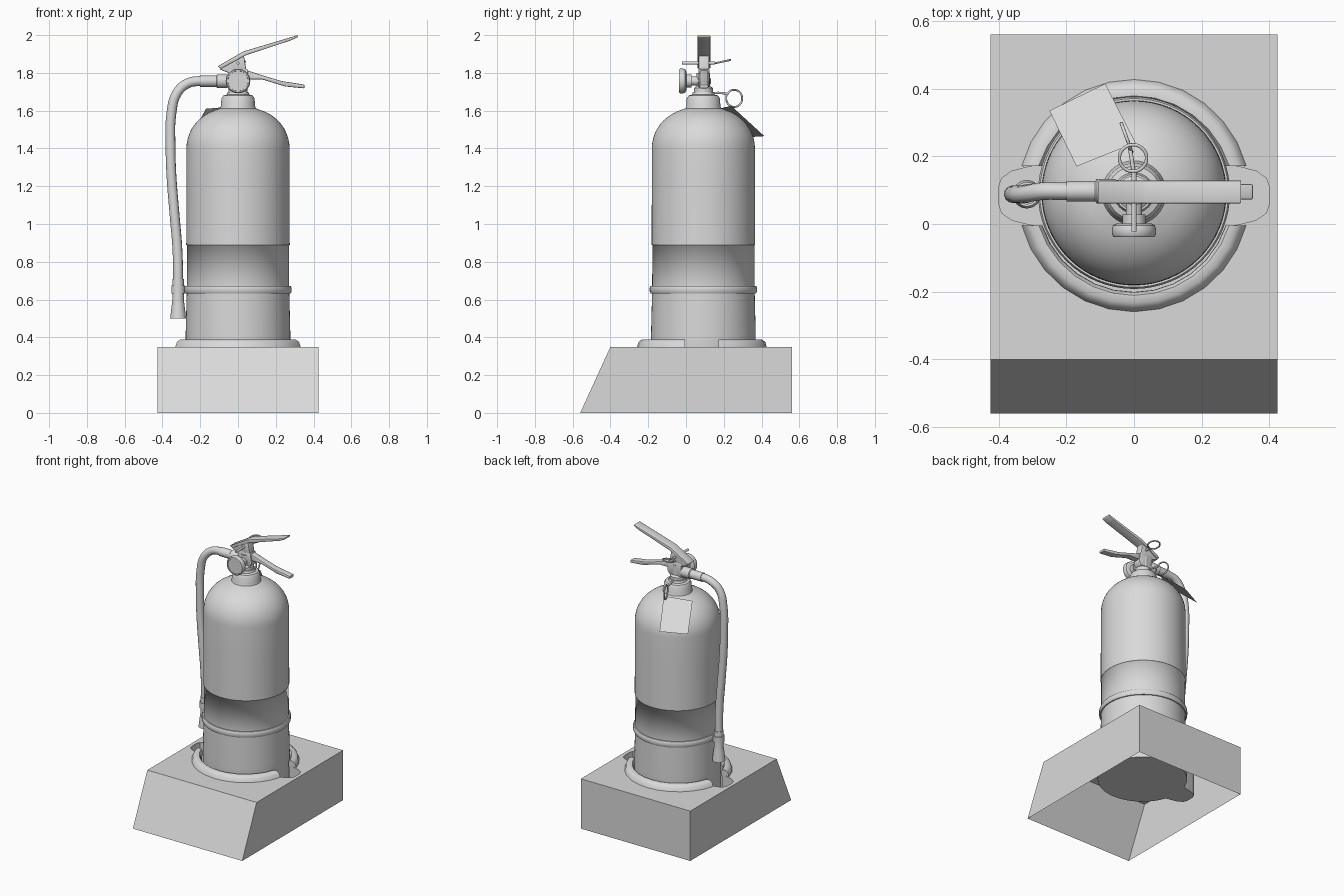
import bpy, bmesh, math
from mathutils import Matrix, Vector

if "Cube" in bpy.data.objects:
    bpy.data.objects.remove(bpy.data.objects["Cube"])

CY = 0.092                       # y of the cylinder axis
grey = bpy.data.materials.new("light_grey")
grey.diffuse_color = (0.7, 0.7, 0.7, 1)
grey.use_nodes = True
grey.node_tree.nodes["Principled BSDF"].inputs["Base Color"].default_value = grey.diffuse_color


def finish(name, bm, angle=None, recalc=True):
    """Turn a bmesh into an object; angle None keeps it flat."""
    if recalc:
        bmesh.ops.recalc_face_normals(bm, faces=bm.faces)
    me = bpy.data.meshes.new(name)
    bm.to_mesh(me)
    bm.free()
    me.materials.append(grey)
    ob = bpy.data.objects.new(name, me)
    bpy.context.collection.objects.link(ob)
    shade(ob, angle)
    return ob


def shade(ob, angle):
    bpy.ops.object.select_all(action='DESELECT')
    ob.select_set(True)
    bpy.context.view_layer.objects.active = ob
    if angle:
        bpy.ops.object.shade_smooth_by_angle(angle=math.radians(angle))


def lathe(name, profile, centre=(0, CY, 0), turn=None, segs=64, angle=40):
    """Revolve (radius, height) points about z, then turn and move."""
    bm = bmesh.new()
    rings = []
    for r, z in profile:
        rings.append([bm.verts.new((r * math.cos(2 * math.pi * i / segs),
                                    r * math.sin(2 * math.pi * i / segs), z)) for i in range(segs)])
    for a, b in zip(rings, rings[1:]):
        for i in range(segs):
            j = (i + 1) % segs
            bm.faces.new((a[i], a[j], b[j], b[i]))
    for ring in (rings[0], rings[-1]):
        bm.faces.new(ring)
    if turn:
        bmesh.ops.rotate(bm, verts=bm.verts, matrix=turn)
    bmesh.ops.translate(bm, verts=bm.verts, vec=centre)
    return finish(name, bm, angle)


def tube(name, pts, radius, cyclic=False, order=3):
    """Round tube along a smooth path."""
    cu = bpy.data.curves.new(name, 'CURVE')
    cu.dimensions = '3D'
    cu.bevel_depth = radius
    cu.bevel_resolution = 4
    cu.resolution_u = 6
    cu.use_fill_caps = not cyclic
    sp = cu.splines.new('BEZIER')
    sp.bezier_points.add(len(pts) - 1)
    sp.use_cyclic_u = cyclic
    for bp, p in zip(sp.bezier_points, pts):
        bp.co = p
        bp.handle_left_type = bp.handle_right_type = 'AUTO'
    cu.materials.append(grey)
    ob = bpy.data.objects.new(name, cu)
    bpy.context.collection.objects.link(ob)
    shade(ob, None)
    bpy.ops.object.convert(target='MESH')
    shade(bpy.context.object, 40)


def wire_ring(name, centre, radius, turn):
    pts = [Vector(centre) + turn @ Vector((radius * math.cos(a), radius * math.sin(a), 0))
           for a in (i * math.pi / 4 for i in range(8))]
    tube(name, pts, 0.005, cyclic=True)


def slab(name, outline, width, y=CY + 0.003, bevel=0.006):
    """Extrude an (x, z) outline along y."""
    bm = bmesh.new()
    f = bm.faces.new([bm.verts.new((x, y - width / 2, z)) for x, z in outline])
    ext = bmesh.ops.extrude_face_region(bm, geom=[f])
    bmesh.ops.translate(bm, verts=[v for v in ext['geom'] if isinstance(v, bmesh.types.BMVert)],
                        vec=(0, width, 0))
    bmesh.ops.recalc_face_normals(bm, faces=bm.faces)
    if bevel:
        bmesh.ops.bevel(bm, geom=bm.edges[:], offset=bevel, segments=2, profile=0.5,
                        affect='EDGES', clamp_overlap=True)
    return finish(name, bm, 35)


# --- base block: open below, sloped front, well with two finger notches
bm = bmesh.new()
low = [bm.verts.new(p) for p in ((-.425, -.56, 0), (.425, -.56, 0), (.425, .56, 0), (-.425, .56, 0))]
top = [bm.verts.new(p) for p in ((-.425, -.40, .35), (.425, -.40, .35), (.425, .56, .35), (-.425, .56, .35))]
for i in range(4):
    j = (i + 1) % 4
    bm.faces.new((low[i], low[j], top[j], top[i]))
rim, floor = [], []
N = 96
for i in range(N):
    c, s = math.cos(2 * math.pi * i / N), math.sin(2 * math.pi * i / N)
    r = max(0.288, (abs(c / .40) ** 4 + abs(s / .095) ** 4) ** -0.25)
    rim.append(bm.verts.new((r * c, CY - 0.008 + r * s, .35)))
    floor.append(bm.verts.new((r * c, CY - 0.008 + r * s, .165)))
edges = [bm.edges.get((top[i], top[(i + 1) % 4])) for i in range(4)]
edges += [bm.edges.new((rim[i], rim[(i + 1) % N])) for i in range(N)]
bmesh.ops.triangle_fill(bm, edges=edges, use_beauty=True)
for i in range(N):
    j = (i + 1) % N
    bm.faces.new((rim[i], rim[j], floor[j], floor[i]))
bm.faces.new(floor)
finish("base_block", bm)

# --- raised rim around the well, in two halves
section = [(.285, .345), (.286, .375), (.295, .388), (.318, .388), (.335, .376), (.345, .345)]
for name, side in (("rim_back", 1), ("rim_front", -1)):
    bm = bmesh.new()
    rows = []
    for k in range(13):
        row = []
        for r, z in section:
            a0 = math.asin(.088 / r)          # ends are cut straight across
            a = a0 + (math.pi - 2 * a0) * k / 12
            row.append(bm.verts.new((r * math.cos(a), CY - 0.008 + side * r * math.sin(a), z)))
        rows.append(row)
    for a, b in zip(rows, rows[1:]):
        for i in range(len(section)):
            j = (i + 1) % len(section)
            bm.faces.new((a[i], a[j], b[j], b[i]))
    bm.faces.new(rows[0])
    bm.faces.new(rows[-1])
    finish(name, bm, 50)

# --- cylinder: lower body, upper body with dome, holding strap
low_body = lathe("cylinder_lower", [(.24, .168), (.262, .175), (.277, .21), (.277, .42), (.271, .66),
                                    (.270, .889), (.274, .890)], angle=None)
for p in low_body.data.polygons:
    p.use_smooth = len(p.vertices) == 4
dome = [(.273 * math.cos(t) ** 0.85, 1.40 + .22 * math.sin(t))
        for t in (math.radians(a) for a in range(0, 77, 7))]
lathe("cylinder_upper", [(.274, .89), (.273, 1.2)] + dome + [(.07, 1.622)])
lathe("strap", [(.268, .633), (.279, .633), (.284, .642), (.284, .664), (.279, .673), (.268, .673)])

# --- neck collar and valve
lathe("neck_collar", [(.098, 1.605), (.09, 1.625), (.088, 1.665), (.078, 1.68), (.06, 1.685),
                      (.055, 1.70)], segs=40)
lathe("valve_stem", [(.05, 1.69), (.05, 1.72), (.036, 1.73), (.036, 1.80)], segs=32)
slab("valve_body", [(-.05, 1.725), (.045, 1.725), (.06, 1.75), (.05, 1.82), (-.05, 1.82)], .06)

# --- pressure gauge facing the front
to_front = Matrix.Rotation(math.pi / 2, 3, 'X')
lathe("gauge", [(.05, -.004), (.062, .002), (.065, .012), (.065, .03), (.06, .036), (.054, .036),
                (.053, .032)], centre=(0, -.002, 1.757), turn=to_front, segs=40)
lathe("gauge_stem", [(.024, -.09), (.024, -.03), (.034, -.03), (.034, 0)], centre=(0, -.002, 1.757),
      turn=to_front, segs=24)

# --- squeeze lever, hinge cheeks and carrying handle
slab("lever", [(-.108, 1.835), (.03, 1.914), (.317, 2.0), (.317, 1.99), (.28, 1.972), (.04, 1.893),
               (-.09, 1.822)], .068, bevel=.004)
slab("hinge_cheeks", [(-.10, 1.82), (.03, 1.90), (.045, 1.81), (.03, 1.80), (-.05, 1.80)], .056)
slab("carry_handle", [(.03, 1.82), (.12, 1.79), (.23, 1.757), (.352, 1.738), (.352, 1.718), (.25, 1.728),
                      (.13, 1.765), (.05, 1.765)], .046)

# --- hose with coupling, clip and nozzle
HY = .088
path = [(-.06, 1.755), (-.2, 1.757), (-.27, 1.743), (-.325, 1.69), (-.352, 1.59), (-.357, 1.4),
        (-.352, 1.25), (-.336, 1.05), (-.32, .85), (-.317, .6)]
tube("hose", [(x, HY if z < 1.7 else CY + .005, z) for x, z in path], .026)
to_left = Matrix.Rotation(-math.pi / 2, 3, 'Y')
lathe("hose_coupling", [(.03, .04), (.036, .06), (.036, .11), (.03, .115), (.03, .2)],
      centre=(0, CY + .005, 1.756), turn=to_left, segs=24)
lathe("nozzle", [(.030, .71), (.030, .60), (.034, .57), (.042, .50), (.034, .50), (.024, .56)],
      centre=(-.317, HY, 0), segs=32)
lathe("hose_clip", [(.036, .632), (.036, .675)], centre=(-.317, HY, 0), segs=32)

# --- safety pin with pull ring
lathe("safety_pin", [(.008, -.165), (.008, .01)], centre=(0, -.012, 1.852), turn=to_front, segs=12)
wire_ring("pull_ring", (-.003, .195, 1.86), .04, Matrix.Rotation(math.radians(12), 3, 'X'))

# --- tag on a split ring, hung from the neck
tube("tag_tie", [(0, CY + .05, 1.693), (-.005, .18, 1.694), (-.012, .225, 1.688)], .006)
wire_ring("tag_ring", (-.022, .255, 1.665), .045,
          Matrix.Rotation(math.radians(20), 3, 'Z') @ Matrix.Rotation(math.pi / 2, 3, 'Y'))
bm = bmesh.new()
bm.faces.new([bm.verts.new(p) for p in ((.005, .24, 1.625), (-.17, .17, 1.61),
                                        (-.25, .335, 1.46), (-.085, .415, 1.465))])
bmesh.ops.solidify(bm, geom=bm.faces[:], thickness=.003)
finish("tag", bm)
